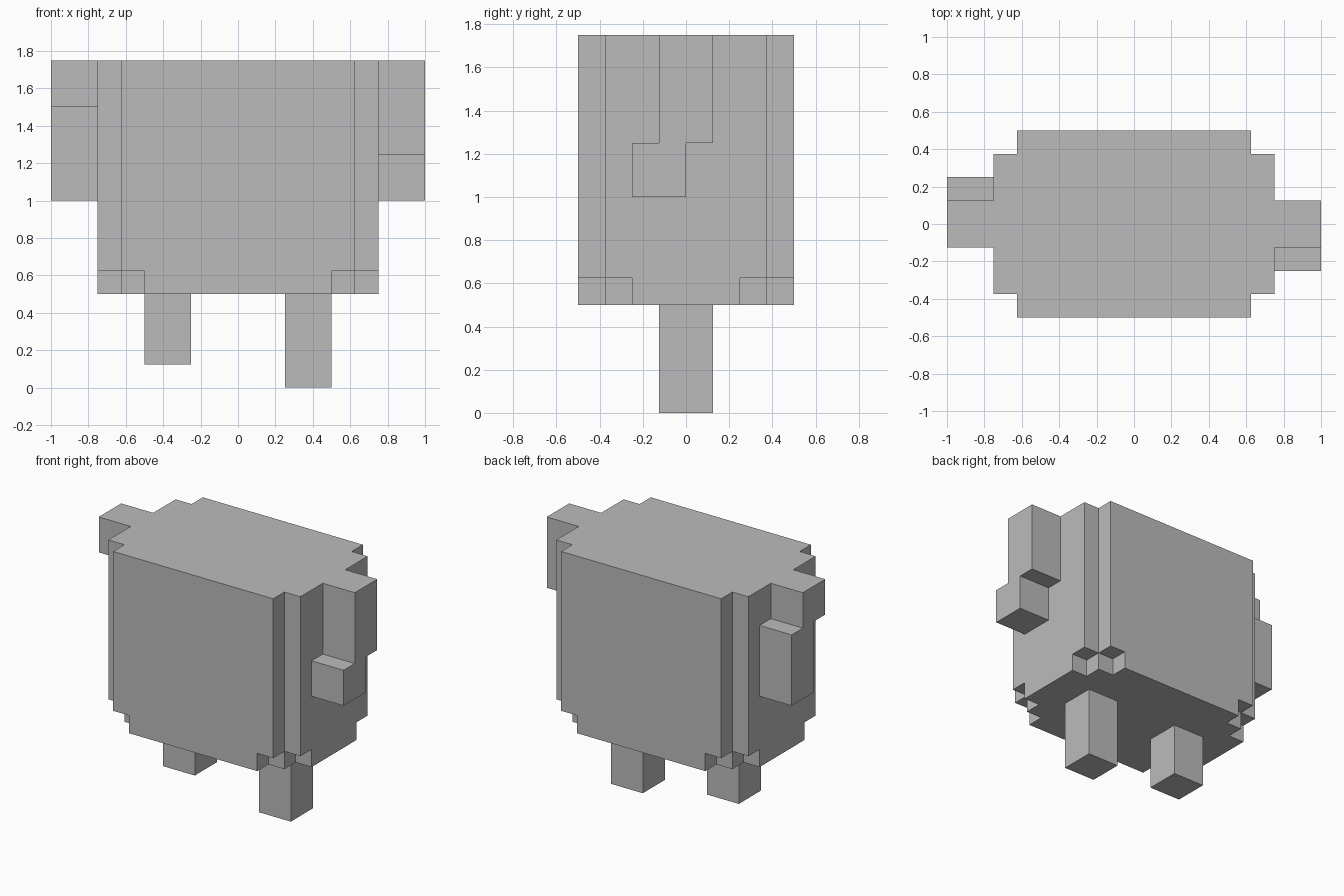
import bpy
import bmesh
from mathutils import Vector

if "Cube" in bpy.data.objects:
    bpy.data.objects.remove(bpy.data.objects["Cube"], do_unlink=True)

# Single flat grey
grey = bpy.data.materials.new("plain grey")
grey.use_nodes = True
colour = (0.5, 0.5, 0.5, 1.0)
grey.diffuse_color = colour
grey.node_tree.nodes["Principled BSDF"].inputs["Base Color"].default_value = colour


def prism(name, points, direction):
    """Extrude a closed planar outline along a direction."""
    bm = bmesh.new()
    base = bm.faces.new([bm.verts.new(p) for p in points])
    top = bmesh.ops.extrude_face_region(bm, geom=[base], use_keep_orig=True)["geom"]
    bmesh.ops.translate(bm, vec=Vector(direction),
                        verts=[g for g in top if isinstance(g, bmesh.types.BMVert)])
    bmesh.ops.recalc_face_normals(bm, faces=bm.faces)
    mesh = bpy.data.meshes.new(name)
    bm.to_mesh(mesh)
    bm.free()
    mesh.materials.append(grey)
    obj = bpy.data.objects.new(name, mesh)
    bpy.context.collection.objects.link(obj)
    return obj


def mirrored_outline(quarter, z):
    """Mirror one corner's steps into a full plan outline."""
    half = quarter + [(-x, y) for x, y in reversed(quarter)]
    full = half + [(x, -y) for x, y in reversed(half)]
    return [(x, y, z) for x, y in full]


def leg(name, x0, x1, z0):
    w = 0.125
    return prism(name, [(x0, -w, z0), (x1, -w, z0), (x1, w, z0), (x0, w, z0)],
                 (0, 0, 0.5 - z0))


def arm(name, side, elbow):
    """Upper arm at the shoulder, forearm shifted along y below the elbow."""
    outline = [(0.125, 1.75), (0.125, elbow), (0, elbow), (0, 1.0),
               (-0.25, 1.0), (-0.25, elbow), (-0.125, elbow), (-0.125, 1.75)]
    return prism(name, [(side * 0.75, side * y, z) for y, z in outline],
                 (side * 0.25, 0, 0))


# Body: stepped corners, with a further step at the base
prism("body", mirrored_outline(
    [(0.75, 0.375), (0.625, 0.375), (0.625, 0.5)], 0.625), (0, 0, 1.125))
prism("body_base", mirrored_outline(
    [(0.75, 0.25), (0.625, 0.25), (0.625, 0.375), (0.5, 0.375), (0.5, 0.5)], 0.5),
    (0, 0, 0.125))

# Arms swing in opposite directions
arm("left_arm", 1, 1.25)
arm("right_arm", -1, 1.5)

# Legs, one raised
leg("left_leg", 0.25, 0.5, 0.0)
leg("right_leg", -0.5, -0.25, 0.125)
